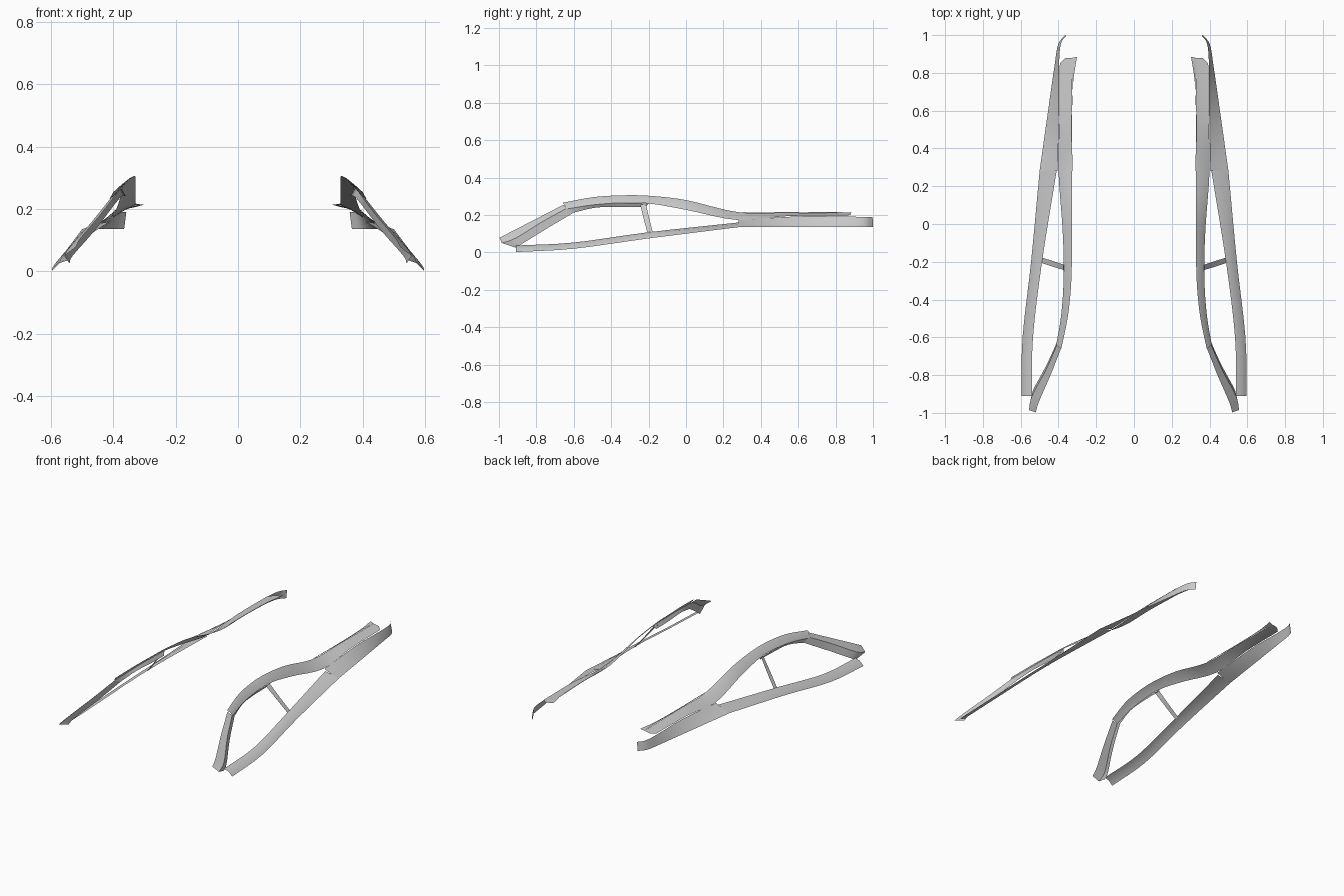
import bpy, bmesh, math
from mathutils import Vector


def spline(pts, n):
    """Catmull-Rom curve through the points, n steps per span."""
    p = [Vector(q) for q in pts]
    p = [2 * p[0] - p[1]] + p + [2 * p[-1] - p[-2]]
    out = []
    for i in range(1, len(p) - 2):
        a, b, c, d = p[i - 1:i + 3]
        for k in range(n):
            t = k / n
            out.append(0.5 * (2 * b + (c - a) * t + (2 * a - 5 * b + 4 * c - d) * t * t
                              + (3 * b - a - 3 * c + d) * t ** 3))
    return out + [p[-2]]


def strip(name, rails, n=4, flip=False):
    """Open sheet lofted between long edge curves, mirrored to both sides."""
    bm = bmesh.new()
    rows = [[bm.verts.new(v) for v in spline(r, n)] for r in rails]
    for r0, r1 in zip(rows, rows[1:]):
        for i in range(len(r0) - 1):
            f = [r0[i], r0[i + 1], r1[i + 1], r1[i]]
            bm.faces.new(f[::-1] if flip else f).smooth = True
    me = bpy.data.meshes.new(name)
    bm.to_mesh(me)
    bm.free()
    me.set_sharp_from_angle(angle=math.radians(30))
    ob = bpy.data.objects.new(name, me)
    bpy.context.collection.objects.link(ob)
    ob.modifiers.new("Mirror", 'MIRROR').use_mirror_merge = False
    return ob


# Edges run front to back, listed from outer/lower to inner/upper
# Window sill trim
strip("window_sill", [
    [(.596, -.91, .002), (.59, -.6, .02), (.545, -.2, .075), (.50, .28, .135)],
    [(.572, -.91, .027), (.565, -.6, .044), (.518, -.2, .1), (.455, .28, .152)],
    [(.54, -.91, .037), (.535, -.6, .053), (.487, -.2, .108), (.41, .28, .16)],
])

# Rear quarter panel, curling inward at the tail
strip("rear_quarter", [
    [(.50, .28, .135), (.455, .6, .136), (.422, .83, .136), (.402, .95, .136), (.365, 1.0, .136)],
    [(.455, .28, .152), (.428, .6, .162), (.410, .83, .166), (.395, .95, .166), (.361, .999, .166)],
    [(.405, .28, .172), (.397, .6, .193), (.397, .83, .192), (.388, .95, .19), (.358, .998, .19)],
])

# Roof rail
strip("roof_rail", [
    [(.412, -.64, .232), (.388, -.5, .254), (.375, -.35, .265), (.372, -.2, .262),
     (.38, 0, .228), (.400, .28, .173), (.396, .55, .195), (.393, .85, .197)],
    [(.400, -.65, .254), (.371, -.5, .28), (.355, -.35, .29), (.352, -.2, .287),
     (.358, 0, .256), (.362, .28, .200), (.364, .55, .202), (.362, .88, .200)],
    [(.385, -.66, .265), (.352, -.5, .295), (.335, -.35, .305), (.329, -.2, .303),
     (.329, 0, .28), (.328, .28, .215), (.330, .55, .213), (.325, .88, .207)],
])

# Narrow inner lip along the back of the roof rail
strip("roof_rail_lip", [
    [(.328, .28, .215), (.330, .55, .213), (.325, .75, .211), (.325, .88, .207)],
    [(.326, .28, .217), (.328, .55, .217), (.322, .75, .216), (.302, .885, .214)],
])

# Windscreen pillar: outer face and window return
strip("front_pillar", [
    [(.540, -.91, .025), (.530, -.87, .05), (.46, -.74, .13), (.397, -.60, .213)],
    [(.557, -.985, .05), (.540, -.91, .077), (.468, -.775, .16), (.408, -.64, .235)],
    [(.520, -.997, .078), (.503, -.94, .108), (.442, -.80, .18), (.385, -.655, .255)],
])

# Return flange under the rail above the front window
strip("window_header", [
    [(.397, -.60, .213), (.374, -.48, .240), (.363, -.35, .242), (.360, -.22, .242)],
    [(.408, -.64, .235), (.386, -.49, .256), (.375, -.35, .265), (.372, -.20, .262)],
])

# Slim centre pillar
strip("centre_pillar", [
    [(.492, -.205, .100), (.43, -.226, .178), (.366, -.245, .255)],
    [(.487, -.178, .108), (.43, -.196, .18), (.371, -.216, .262)],
], n=2, flip=True)
